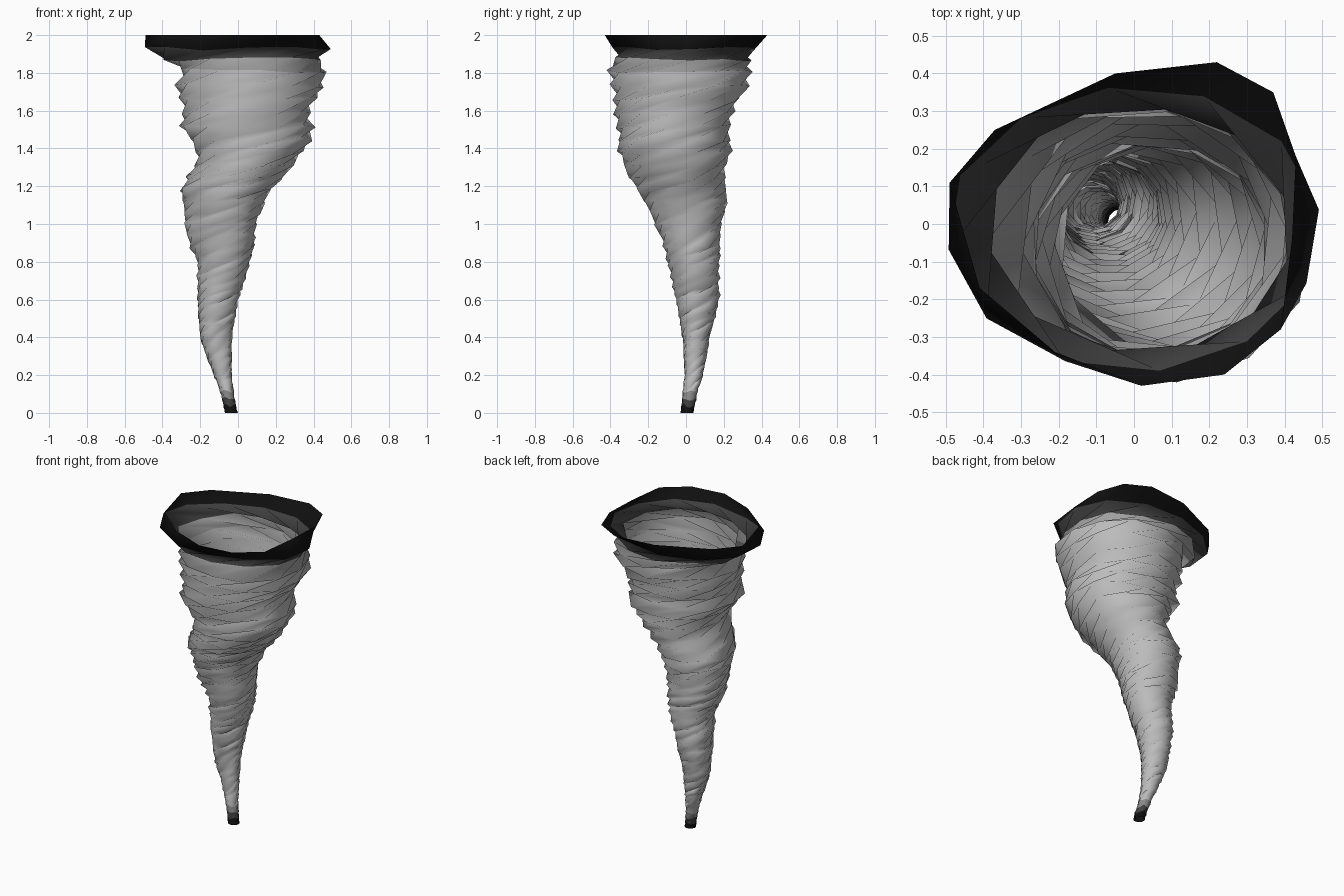
import bpy, bmesh, random
from math import sin, cos, radians

if "Cube" in bpy.data.objects:
    bpy.data.objects.remove(bpy.data.objects["Cube"])

random.seed(4)
SIDES = 12
TWIST = 32

# silhouette of the funnel: height, min x, max x, min y, max y
PROFILE = [
    (0.00, -0.07, 0.00, -0.03, 0.04), (0.10, -0.09, -0.02, -0.02, 0.06),
    (0.20, -0.13, -0.03, -0.01, 0.09), (0.40, -0.205, -0.03, -0.02, 0.13),
    (0.60, -0.22, 0.005, -0.06, 0.18), (0.80, -0.22, 0.075, -0.10, 0.18),
    (0.96, -0.29, 0.10, -0.15, 0.19), (1.10, -0.30, 0.13, -0.22, 0.22),
    (1.20, -0.31, 0.20, -0.28, 0.22), (1.30, -0.24, 0.29, -0.33, 0.22),
    (1.40, -0.22, 0.37, -0.37, 0.25), (1.52, -0.33, 0.42, -0.37, 0.25),
    (1.60, -0.30, 0.38, -0.39, 0.26), (1.70, -0.34, 0.46, -0.40, 0.32),
    (1.83, -0.31, 0.49, -0.43, 0.35), (1.87, -0.40, 0.45, -0.38, 0.35),
    (1.93, -0.50, 0.50, -0.40, 0.37), (2.00, -0.49, 0.47, -0.43, 0.43),
]

# uneven top rim, counterclockwise
RIM = [(0.43, 0.18), (0.37, 0.35), (0.22, 0.43), (-0.05, 0.40), (-0.37, 0.25),
       (-0.49, 0.11), (-0.41, -0.17), (-0.21, -0.34), (0.02, -0.43),
       (0.24, -0.40), (0.39, -0.28), (0.42, -0.04)]


def outline(z):
    for a, b in zip(PROFILE, PROFILE[1:]):
        if z <= b[0] + 1e-6:
            t = (z - a[0]) / (b[0] - a[0])
            return [p + (q - p) * t for p, q in zip(a[1:], b[1:])]


def grey(v):
    m = bpy.data.materials.new("grey_%.3f" % v)
    m.diffuse_color = (v, v, v, 1)
    m.use_nodes = True
    m.node_tree.nodes["Principled BSDF"].inputs["Base Color"].default_value = m.diffuse_color
    return m


# ring heights widen towards the top
heights = [0.0]
while heights[-1] < 1.80:
    heights.append(heights[-1] + 0.038 + 0.022 * heights[-1])
heights = [h * 1.81 / heights[-1] for h in heights] + [1.87, 1.93]

# twisted stack of polygon rings; the twist pinches the walls between rings
bm = bmesh.new()
rings = []
turn = 8 - TWIST * (len(heights) - 1)
for i, z in enumerate(heights):
    x0, x1, y0, y1 = outline(z)
    ring = []
    for k in range(SIDES):
        a = radians(turn + 360 * k / SIDES)
        s = 1 if i == 0 else random.uniform(0.96, 1.03)
        if z > 1.85:
            s = random.uniform(0.97, 1.0)
        dz = 0 if i == 0 else random.uniform(-0.012, 0.012)
        ring.append(bm.verts.new(((x0 + x1) / 2 + s * (x1 - x0) / 2 * cos(a),
                                  (y0 + y1) / 2 + s * (y1 - y0) / 2 * sin(a), z + dz)))
    rings.append(ring)
    turn += TWIST
rings.append([bm.verts.new((x, y, 2.0)) for x, y in RIM])

# tone bands: dark tip, grey body, black rim
BANDS = [(0.03, 0), (0.07, 1), (0.12, 2), (1.82, 4), (1.86, 3), (1.90, 1), (3, 0)]
for lo, hi in zip(rings, rings[1:]):
    zm = sum(v.co.z for v in lo + hi) / (2 * SIDES)
    shade = next(s for top, s in BANDS if zm < top)
    for k in range(SIDES):
        n = (k + 1) % SIDES
        if hi is rings[-1]:
            tris = ((lo[k], lo[n], hi[k]), (lo[n], hi[n], hi[k]))
        else:
            tris = ((lo[k], lo[n], hi[n]), (lo[k], hi[n], hi[k]))
        for tri in tris:
            f = bm.faces.new(tri)
            f.material_index = shade
            f.smooth = True

mesh = bpy.data.meshes.new("funnel_cloud")
bm.to_mesh(mesh)
bm.free()
for v in (0.005, 0.05, 0.25, 0.35, 0.5):
    mesh.materials.append(grey(v))

funnel = bpy.data.objects.new("funnel_cloud", mesh)
bpy.context.collection.objects.link(funnel)
